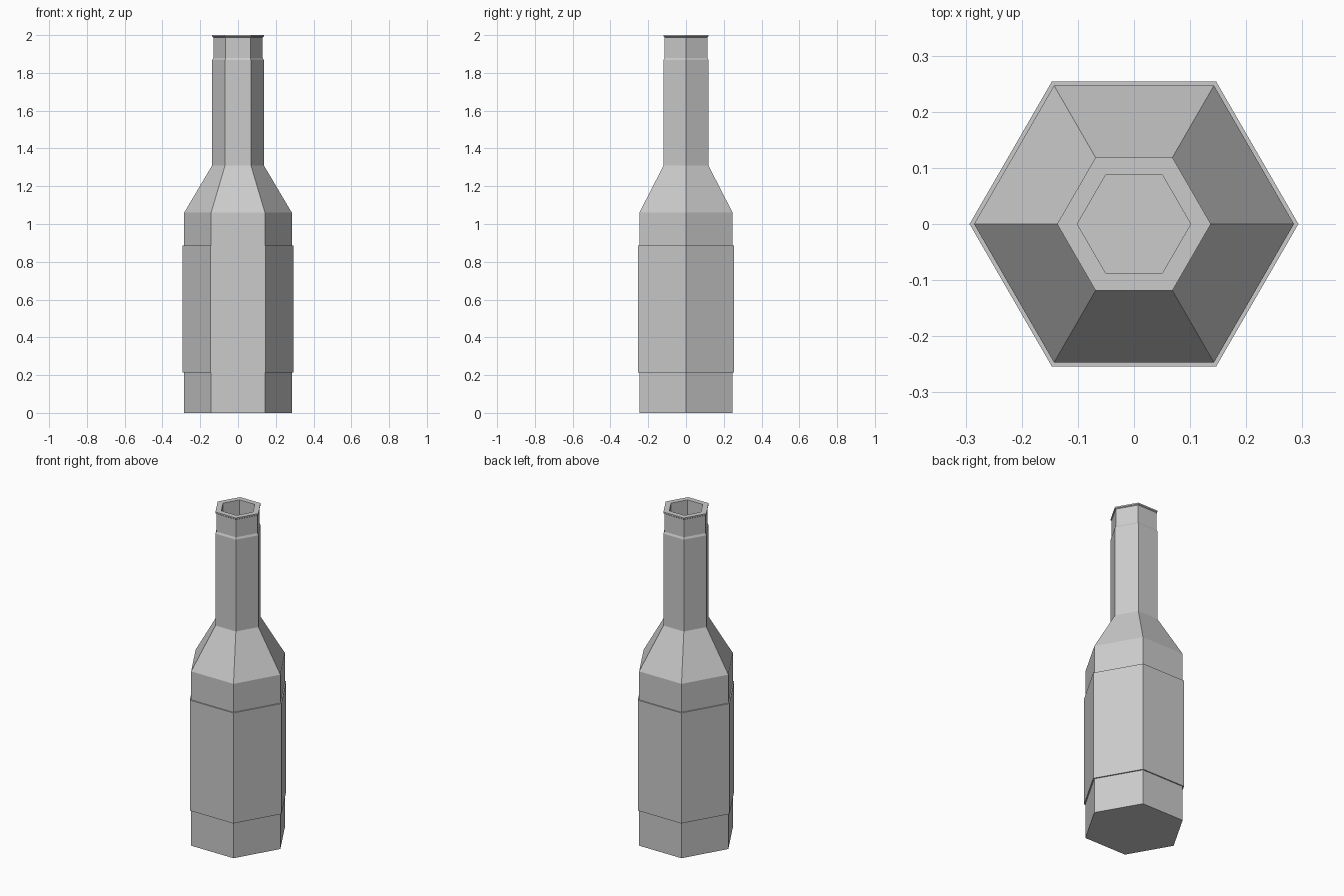
import bpy, bmesh, math

if "Cube" in bpy.data.objects:
    bpy.data.objects.remove(bpy.data.objects["Cube"])

SIDES = 6


def lathe(name, profile, closed=False):
    """Sweep (radius, z) points around z; cap the ends or join them in a loop."""
    bm = bmesh.new()
    rings = [[bm.verts.new((r * math.cos(i * math.tau / SIDES),
                            r * math.sin(i * math.tau / SIDES), z))
              for i in range(SIDES)] for r, z in profile]
    pairs = list(zip(rings, rings[1:]))
    if closed:
        pairs.append((rings[-1], rings[0]))
    else:
        bm.faces.new(rings[0][::-1])
        bm.faces.new(rings[-1])
    for low, high in pairs:
        for i in range(SIDES):
            j = (i + 1) % SIDES
            bm.faces.new((low[i], low[j], high[j], high[i]))
    bmesh.ops.recalc_face_normals(bm, faces=bm.faces[:])
    mesh = bpy.data.meshes.new(name)
    bm.to_mesh(mesh)
    bm.free()
    obj = bpy.data.objects.new(name, mesh)
    bpy.context.collection.objects.link(obj)
    return obj


# Bottle: body, shoulder, neck, collar step, thin rim and recessed mouth
lathe("bottle", [
    (0.285, 0.0), (0.285, 1.06),
    (0.137, 1.31), (0.137, 1.868),
    (0.131, 1.88), (0.131, 1.988),
    (0.137, 1.992), (0.137, 2.0),
    (0.101, 2.0), (0.101, 1.87),
])

# Label sleeve wrapped around the body
lathe("label_sleeve", [
    (0.284, 0.215), (0.293, 0.215),
    (0.293, 0.887), (0.284, 0.887),
], closed=True)
